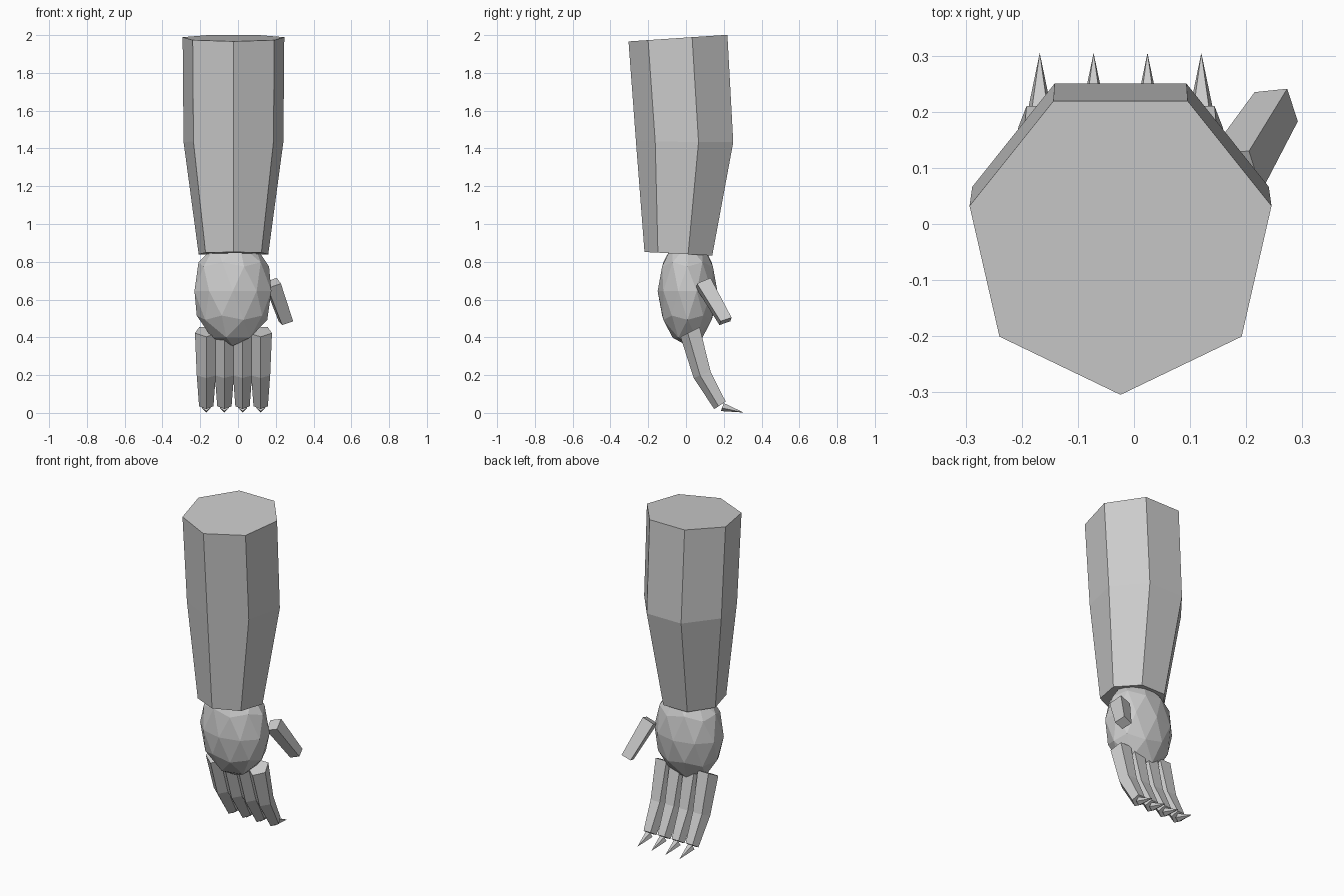
import bpy, bmesh
from math import sin, cos, pi, radians
from mathutils import Vector

cube = bpy.data.objects.get("Cube")
if cube:
    bpy.data.objects.remove(cube, do_unlink=True)

grey = bpy.data.materials.new("plain grey")
grey.use_nodes = True
grey.diffuse_color = (0.6, 0.6, 0.6, 1)
grey.node_tree.nodes["Principled BSDF"].inputs["Base Color"].default_value = (0.6, 0.6, 0.6, 1)


def finish(name, bm):
    bmesh.ops.recalc_face_normals(bm, faces=bm.faces)
    mesh = bpy.data.meshes.new(name)
    bm.to_mesh(mesh)
    bm.free()
    mesh.materials.append(grey)
    obj = bpy.data.objects.new(name, mesh)
    bpy.context.collection.objects.link(obj)
    return obj


def ring(sides, x, y, z, radius, tilt):
    """Polygon with one corner at the front, tilted about x."""
    points = []
    for i in range(sides):
        a = 2 * pi * i / sides
        depth = -radius * cos(a)
        points.append((x + radius * sin(a), y + depth * cos(tilt), z + depth * sin(tilt)))
    return points


def loft(name, rings):
    """Closed flat-faced skin through rings; a one-point ring makes a tip."""
    bm = bmesh.new()
    loops = [[bm.verts.new(p) for p in r] for r in rings]
    for a, b in zip(loops, loops[1:]):
        n = len(a)
        for i in range(n):
            j = (i + 1) % n
            bm.faces.new((a[i], a[j], b[0]) if len(b) == 1 else (a[i], a[j], b[j], b[i]))
    bm.faces.new(loops[0])
    if len(loops[-1]) > 1:
        bm.faces.new(loops[-1])
    return finish(name, bm)


# Seven-sided forearm
cx = -0.024
loft("forearm", [ring(7, cx, -0.029, 1.985, 0.276, radians(3.8)),
                 ring(7, cx, 0.006, 1.435, 0.271, radians(-0.5)),
                 ring(7, cx, -0.031, 0.842, 0.189, radians(-3))])

# Faceted palm
bm = bmesh.new()
bmesh.ops.create_icosphere(bm, subdivisions=2, radius=1)
bmesh.ops.scale(bm, vec=(0.214, 0.158, 0.29), verts=bm.verts)
bmesh.ops.translate(bm, vec=(-0.027, 0.008, 0.645), verts=bm.verts)
finish("palm", bm)

# Four bent fingers with pointed claws
for i in range(4):
    x = -0.168 + 0.096 * i
    loft(f"finger_{i + 1}", [ring(5, x, 0.027, 0.431, 0.063, radians(27)),
                             ring(5, x, 0.09, 0.204, 0.053, radians(21)),
                             ring(5, x, 0.183, 0.042, 0.04, radians(33))])
    loft(f"claw_{i + 1}", [ring(5, x, 0.193, 0.033, 0.025, radians(70)),
                           [(x, 0.305, 0.002)]])

# Square thumb bar
def square(corner, u, v):
    c, u, v = Vector(corner), Vector(u), Vector(v)
    return [c, c + u, c + u + v, c + v]

loft("thumb", [square((0.205, 0.13, 0.715), (0.022, -0.072, -0.03), (-0.07, -0.004, -0.025)),
               square((0.273, 0.241, 0.505), (0.019, -0.058, -0.02), (-0.058, -0.006, -0.02))])
